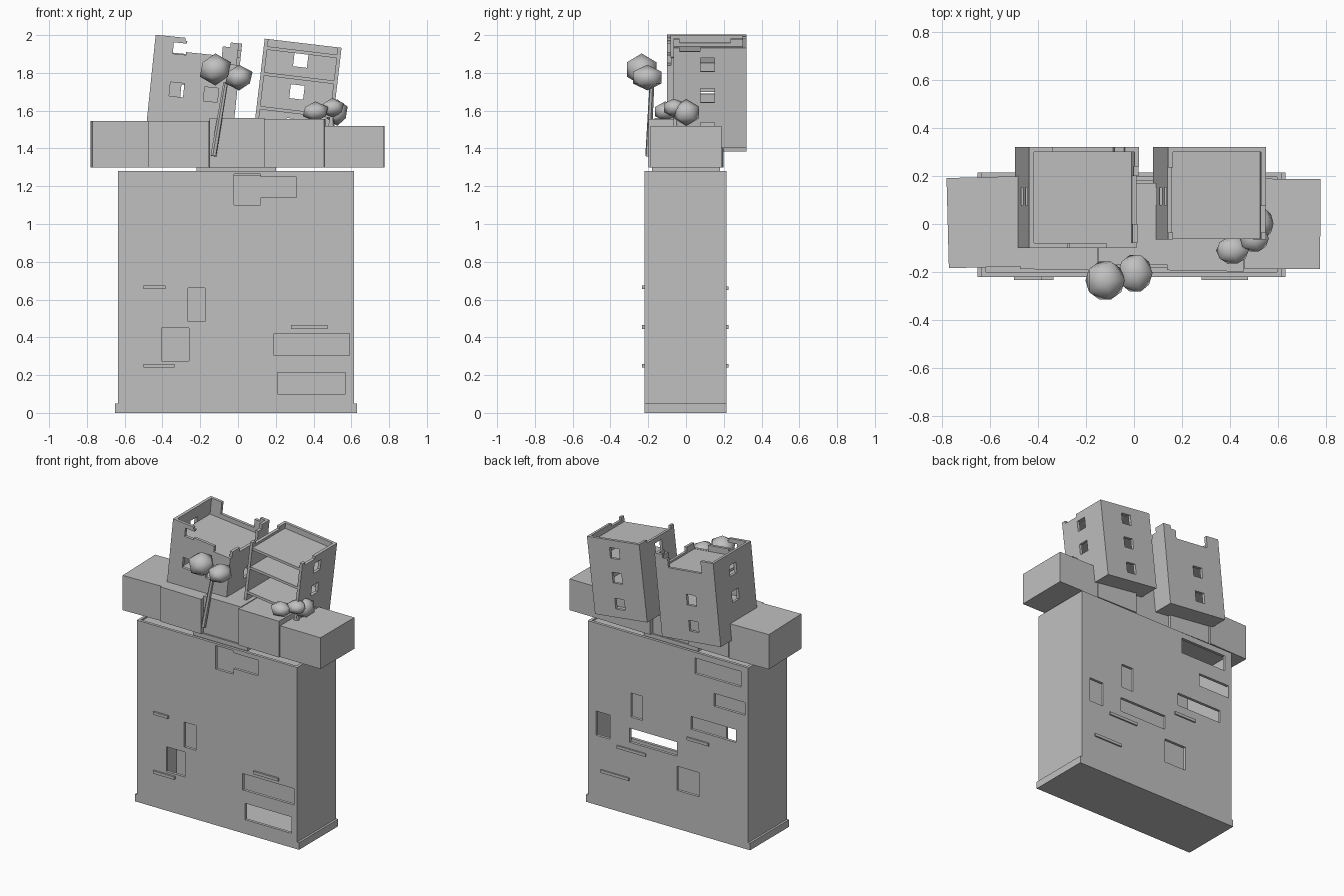
import bpy, bmesh, math
from mathutils import Matrix, Vector

if "Cube" in bpy.data.objects:
    bpy.data.objects.remove(bpy.data.objects["Cube"])

grey = bpy.data.materials.new("plain_grey")
grey.diffuse_color = (0.53, 0.53, 0.53, 1)
grey.use_nodes = True
grey.node_tree.nodes["Principled BSDF"].inputs["Base Color"].default_value = grey.diffuse_color


def finish(name, bm, matrix=Matrix()):
    bmesh.ops.recalc_face_normals(bm, faces=bm.faces)
    me = bpy.data.meshes.new(name)
    bm.to_mesh(me)
    bm.free()
    me.materials.append(grey)
    ob = bpy.data.objects.new(name, me)
    ob.matrix_world = matrix
    bpy.context.collection.objects.link(ob)
    return ob


def box(name, x0, x1, y0, y1, z0, z1, matrix=Matrix()):
    bm = bmesh.new()
    size = Matrix.Diagonal((x1 - x0, y1 - y0, z1 - z0, 1))
    mid = Matrix.Translation(((x0 + x1) / 2, (y0 + y1) / 2, (z0 + z1) / 2))
    bmesh.ops.create_cube(bm, size=1, matrix=mid @ size)
    return finish(name, bm, matrix)


def wall(name, axis, u0, u1, v0, v1, at, thick, holes, matrix=Matrix()):
    """Upright wall along x or y with rectangular openings (u0, u1, v0, v1)."""
    us = sorted({u0, u1} | {min(max(h[i], u0), u1) for h in holes for i in (0, 1)})
    vs = sorted({v0, v1} | {min(max(h[i], v0), v1) for h in holes for i in (2, 3)})
    bm = bmesh.new()
    verts = {}

    def vert(u, v):
        if (u, v) not in verts:
            verts[u, v] = bm.verts.new((u, at, v) if axis == 'x' else (at, u, v))
        return verts[u, v]

    for a, b in zip(us, us[1:]):
        for c, d in zip(vs, vs[1:]):
            mu, mv = (a + b) / 2, (c + d) / 2
            if not any(h[0] < mu < h[1] and h[2] < mv < h[3] for h in holes):
                bm.faces.new([vert(a, c), vert(b, c), vert(b, d), vert(a, d)])
    ext = bmesh.ops.extrude_face_region(bm, geom=bm.faces[:], use_keep_orig=True)
    move = Vector((0, thick, 0)) if axis == 'x' else Vector((thick, 0, 0))
    bmesh.ops.translate(bm, vec=move,
                        verts=[g for g in ext['geom'] if isinstance(g, bmesh.types.BMVert)])
    return finish(name, bm, matrix)


# Hollow main building
T = 0.02
X0, X1, Y0, Y1, TOP = -0.635, 0.615, -0.22, 0.215, 1.28
front_holes = [(-0.265, -0.175, 0.485, 0.66), (-0.405, -0.26, 0.275, 0.45),
               (0.19, 0.59, 0.305, 0.42), (0.21, 0.57, 0.10, 0.215),
               (-0.02, 0.12, 1.10, 1.265), (0.12, 0.31, 1.14, 1.25)]
back_holes = [(-0.58, -0.22, 1.13, 1.24), (-0.61, -0.37, 0.94, 1.03),
              (-0.54, -0.19, 0.73, 0.82), (0.19, 0.28, 0.69, 0.86),
              (0.44, 0.55, 0.49, 0.66), (-0.08, 0.29, 0.51, 0.61),
              (-0.25, -0.08, 0.27, 0.44)]
wall("front_wall", 'x', X0, X1, 0, TOP, Y0, T, front_holes)
wall("back_wall", 'x', X0, X1, 0, TOP, Y1, -T, back_holes)
box("left_wall", X0, X0 + T, Y0 + T, Y1 - T, 0, TOP)
box("right_wall", X1 - T, X1, Y0 + T, Y1 - T, 0, TOP)
box("ground_floor", X0 + T, X1 - T, Y0 + T, Y1 - T, 0, 0.03)
box("roof_slab", X0 + T, X1 - T, Y0 + T, Y1 - T, 1.255, 1.27)
box("roof_support", -0.22, 0.20, -0.18, 0.18, 1.27, 1.30)
box("base_end_left", -0.65, X0, Y0, Y1, 0, 0.05)
box("base_end_right", X1, 0.63, Y0, Y1, 0, 0.05)

# Ledges on both faces
for i, (a, b, z) in enumerate([(-0.50, -0.385, 0.665), (0.28, 0.475, 0.455), (-0.50, -0.335, 0.25)]):
    box(f"front_ledge_{i}", a, b, Y0 - 0.013, Y0, z - 0.01, z + 0.01)
for i, (a, b, z) in enumerate([(-0.33, -0.16, 0.66), (0.16, 0.385, 0.455), (0.29, 0.51, 0.25)]):
    box(f"back_ledge_{i}", a, b, Y1, Y1 + 0.01, z - 0.01, z + 0.01)

# Row of blocks, each turned slightly
for i, (a, b, c, d, top, turn) in enumerate([
        (-0.775, -0.47, -0.18, 0.195, 1.545, 1.5), (-0.47, -0.15, -0.19, 0.19, 1.545, -1),
        (-0.15, 0.14, -0.168, 0.17, 1.56, 0), (0.14, 0.46, -0.195, 0.195, 1.555, -1),
        (0.46, 0.775, -0.187, 0.188, 1.52, -0.3)]):
    mid = Vector(((a + b) / 2, (c + d) / 2, 0))
    w, h = (b - a) / 2, (d - c) / 2
    box(f"block_{i}", -w, w, -h, h, 1.30, top,
        Matrix.Translation(mid) @ Matrix.Rotation(math.radians(turn), 4, 'Z'))


def windows(u, vs, s=0.037):
    return [(u - s, u + s, v - s, v + s) for v in vs]


def tower(name, corner, lean, w, d, h, front, back, left, right, floors):
    m = Matrix.Translation(corner) @ Matrix.Rotation(math.radians(lean), 4, 'Y')
    if front:
        wall(name + "_front", 'x', 0, w, 0, h, 0, T, front, m)
    wall(name + "_back", 'x', 0, w, 0, h, d, -T, back, m)
    wall(name + "_left", 'y', T if front else 0, d - T, 0, h, 0, T, left, m)
    wall(name + "_right", 'y', T if front else 0, d - T, 0, h, w, -T, right, m)
    for i, z in enumerate(floors):
        box(f"{name}_floor_{i}", T, w - T, T if front else 0.003, d - T, z, z + 0.018, m)


# Left tower with a broken top edge
tower("left_tower", (-0.495, -0.1, 1.43), 5.9, 0.46, 0.42, 0.575,
      front=windows(0.141, [0.297]) + windows(0.324, [0.29])
      + [(0.10, 0.17, 0.485, 0.545), (0.16, 0.46, 0.56, 0.6),
         (0.17, 0.33, 0.5, 0.6), (0.33, 0.46, 0.46, 0.6)],
      back=windows(0.2, [0.29, 0.11]) + [(0.1, 0.36, 0.49, 0.6), (0.36, 0.40, 0.55, 0.6)],
      left=windows(0.215, [0.46, 0.28]),
      right=windows(0.215, [0.28]) + [(0.0, 0.10, 0.5, 0.6), (0.1, 0.30, 0.47, 0.6), (0.30, 0.34, 0.54, 0.6)],
      floors=[0, 0.165, 0.345, 0.44])

# Right tower, open at the front
tower("right_tower", (0.078, -0.065, 1.45), 6.8, 0.41, 0.385, 0.535,
      front=None, back=windows(0.203, [0.445, 0.275, 0.095]),
      left=windows(0.18, [0.445, 0.28, 0.1]) + [(0.03, 0.3, 0.515, 0.6)],
      right=windows(0.18, [0.445, 0.28, 0.1]) + [(0.03, 0.14, 0.515, 0.6)],
      floors=[0, 0.16, 0.34, 0.478])


# Trees
def stick(name, p, q, r):
    p, q = Vector(p), Vector(q)
    bm = bmesh.new()
    bmesh.ops.create_cone(bm, cap_ends=True, segments=6, radius1=r, radius2=r * 0.8, depth=(q - p).length)
    rot = (q - p).to_track_quat('Z', 'Y').to_matrix().to_4x4()
    finish(name, bm, Matrix.Translation((p + q) / 2) @ rot)


def blob(name, x, y, z, rx, ry, rz):
    bm = bmesh.new()
    bmesh.ops.create_icosphere(bm, subdivisions=1, radius=1)
    for f in bm.faces:
        f.smooth = True
    finish(name, bm, Matrix.Translation((x, y, z)) @ Matrix.Diagonal((rx, ry, rz, 1)))


stick("tall_trunk", (-0.13, -0.2, 1.36), (-0.065, -0.18, 1.75), 0.016)
blob("tall_foliage_0", -0.12, -0.235, 1.818, 0.092, 0.092, 0.085)
blob("tall_foliage_1", 0.005, -0.205, 1.775, 0.08, 0.09, 0.068)
stick("small_trunk", (0.50, -0.05, 1.50), (0.49, -0.05, 1.60), 0.014)
blob("small_foliage_0", 0.41, -0.11, 1.595, 0.075, 0.064, 0.054)
blob("small_foliage_1", 0.50, -0.06, 1.615, 0.068, 0.064, 0.052)
blob("small_foliage_2", 0.525, 0.002, 1.59, 0.062, 0.075, 0.07)
